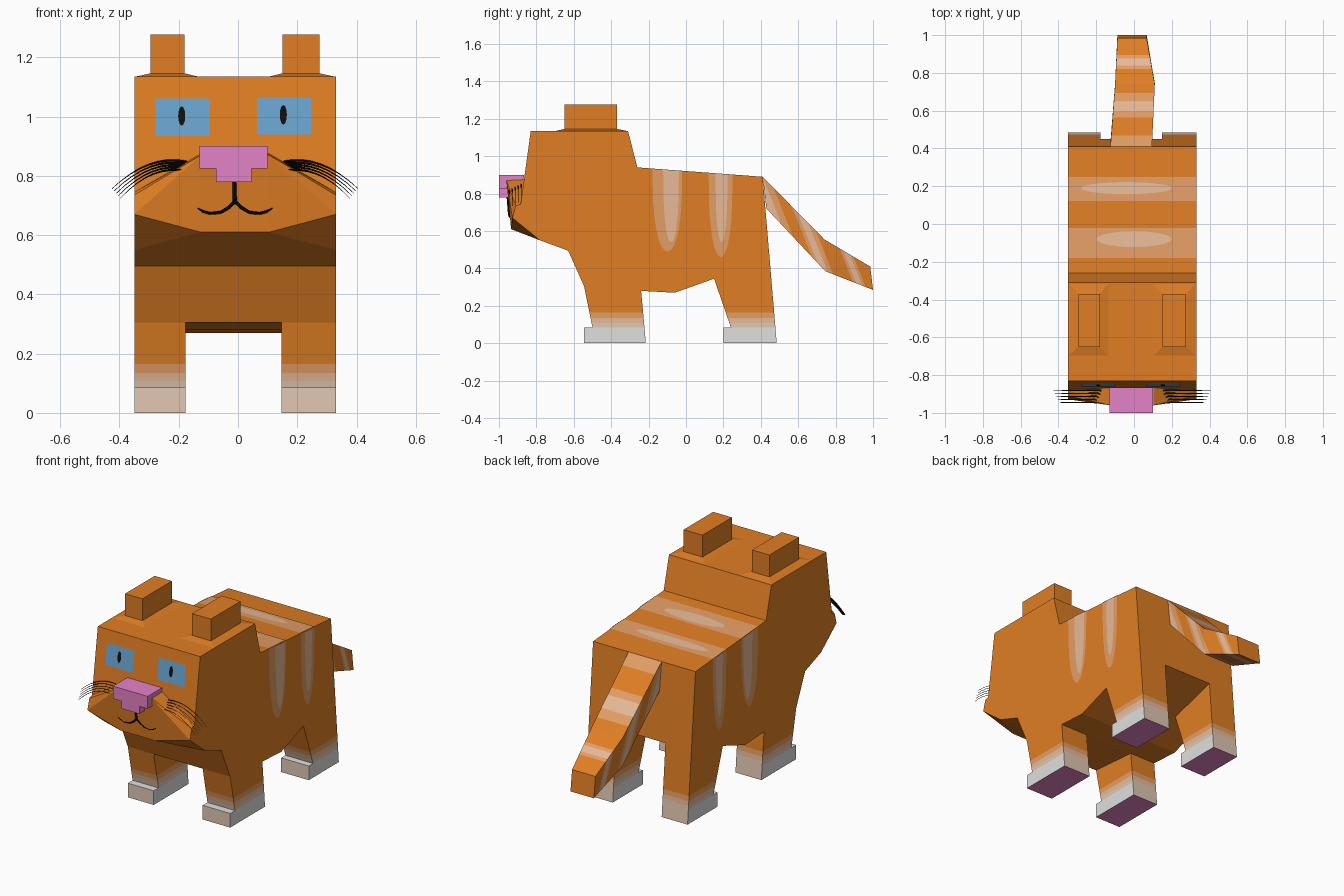
import bpy, bmesh, math
from mathutils import Vector

if "Cube" in bpy.data.objects:
    bpy.data.objects.remove(bpy.data.objects["Cube"])

CX, HALF = -0.01, 0.34          # body centre line and half width


def lin(c):
    c /= 255
    return c / 12.92 if c <= 0.04045 else ((c + 0.055) / 1.055) ** 2.4


MATS = {}
for key, rgb in {"orange": (224, 126, 36), "light_orange": (228, 158, 102),
                 "pale_orange": (232, 187, 152), "tan": (226, 199, 180),
                 "white": (224, 224, 222), "pink": (228, 130, 198),
                 "blue": (106, 164, 206), "black": (14, 14, 16)}.items():
    m = bpy.data.materials.new(key)
    m.diffuse_color = (*[lin(c) for c in rgb], 1)
    m.use_nodes = True
    m.node_tree.nodes["Principled BSDF"].inputs["Base Color"].default_value = m.diffuse_color
    MATS[key] = m


def finish(name, bm, mats, rule=None, fix=True):
    if fix:
        bmesh.ops.recalc_face_normals(bm, faces=bm.faces)
    bm.normal_update()
    if rule:
        for f in bm.faces:
            f.material_index = mats.index(rule(f))
    me = bpy.data.meshes.new(name)
    bm.to_mesh(me)
    bm.free()
    for k in mats:
        me.materials.append(MATS[k])
    ob = bpy.data.objects.new(name, me)
    bpy.context.collection.objects.link(ob)
    return ob


def loft(*rings):
    """Closed solid through rings of equal point count."""
    bm = bmesh.new()
    loops = [[bm.verts.new(p) for p in r] for r in rings]
    n = len(loops[0])
    for a, b in zip(loops, loops[1:]):
        for i in range(n):
            j = (i + 1) % n
            bm.faces.new((a[i], a[j], b[j], b[i]))
    bm.faces.new(loops[0])
    bm.faces.new(loops[-1][::-1])
    return bm


def side_prism(profile, x0, x1):
    return loft([(x0, y, z) for y, z in profile], [(x1, y, z) for y, z in profile])


def cut(bm, normal, dists):
    n = Vector(normal)
    for d in dists:
        bmesh.ops.bisect_plane(bm, geom=bm.verts[:] + bm.edges[:] + bm.faces[:],
                               plane_co=n * d / n.length_squared, plane_no=n)


def plate(name, pts, mat, out):
    bm = bmesh.new()
    f = bm.faces.new([bm.verts.new(p) for p in pts])
    f.normal_update()
    if f.normal.dot(Vector(out)) < 0:
        f.normal_flip()
    return finish(name, bm, [mat], fix=False)


def tube(name, pts, radii):
    """Thin tapering four-sided strand."""
    rings = []
    for p, r in zip(pts, radii):
        x, y, z = p
        rings.append([(x - r, y, z), (x, y - r, z + r), (x + r, y, z), (x, y + r, z - r)])
    return finish(name, loft(*rings), ["black"])


# Body and head as one side profile
finish("body", side_prism([
    (-.83, 1.135), (-.31, 1.135), (-.26, .94), (.41, .89), (.449, .43), (.15, .345),
    (-.06, .27), (-.24, .28), (-.545, .305), (-.63, .495), (-.78, .55), (-.885, .74)],
    CX - HALF, CX + HALF), ["orange"])

# Muzzle wedge
bm = bmesh.new()
for s in (-1, 1):
    for x, y, z in [(.115, -.96, .87), (.115, -.86, .875), (.34, -.91, .735), (.34, -.88, .745),
                    (.115, -.935, .61), (.34, -.928, .67), (.34, -.78, .55)]:
        bm.verts.new((CX + s * x, y, z))
bmesh.ops.convex_hull(bm, input=bm.verts)
bmesh.ops.dissolve_limit(bm, angle_limit=.02, verts=bm.verts, edges=bm.edges)
finish("muzzle", bm, ["orange"])

# T-shaped nose
T = [(-.13, .90), (.10, .90), (.10, .825), (.045, .825), (.045, .78),
     (-.075, .78), (-.075, .825), (-.13, .825)]
finish("nose", loft(*[[(x, y, z) for x, z in T] for y in (-1, -.865)]), ["pink"])


def rect(x0, x1, y0, y1, z):
    return [(x0, y0, z), (x1, y0, z), (x1, y1, z), (x0, y1, z)]


# Ears with a low sloped base
for side, x0, x1, b0, b1 in (("left", -.295, -.18, -.35, -.13), ("right", .15, .275, .10, .33)):
    finish(side + "_ear", loft(rect(b0, b1, -.70, -.312, 1.134), rect(x0, x1, -.65, -.37, 1.146),
                               rect(x0, x1, -.65, -.37, 1.277)), ["orange"])


# Legs fade to pale at the ankle, feet have pink soles
def leg_rule(f):
    z = f.calc_center_median().z
    return ("tan" if z < .108 else "pale_orange" if z < .135 else
            "light_orange" if z < .165 else "orange")


def foot_rule(f):
    if f.normal.z < -.5:
        return "pink"
    return "white" if abs(f.normal.x) > .5 or f.normal.z > .5 else "tan"


LEGS = {"front": ([(-.545, .305), (-.24, .28), (-.222, .085), (-.50, .085)],
                  [(-.545, 0), (-.215, 0), (-.222, .085), (-.545, .085)]),
        "rear": ([(.15, .345), (.449, .43), (.478, .085), (.24, .085)],
                 [(.20, 0), (.485, 0), (.478, .085), (.20, .085)])}
for side, x0, x1 in (("left", -.35, -.178), ("right", .147, .33)):
    for end, (leg, foot) in LEGS.items():
        bm = side_prism(leg, x0, x1)
        cut(bm, (0, 0, 1), (.108, .135, .165))
        finish(f"{end}_{side}_leg", bm, ["orange", "light_orange", "pale_orange", "tan"], leg_rule)
        finish(f"{end}_{side}_foot", side_prism(foot, x0, x1), ["white", "tan", "pink"], foot_rule)

# Tail in two bent segments, ringed by slanted cuts
bm = loft(*[[(x0, yt, zt), (x1, yt, zt), (x1, yb, zb), (x0, yb, zb)]
            for x0, x1, yt, zt, yb, zb in [(-.125, .095, .41, .89, .43, .72),
                                           (-.10, .11, .74, .555, .745, .385),
                                           (-.088, .067, .985, .41, 1.0, .285)]])
RINGS = [(.765, "pale_orange"), (.80, "light_orange"), (.858, "orange"), (.876, "light_orange"),
         (.91, "pale_orange"), (.934, "light_orange"), (1.024, "orange"), (1.038, "light_orange"),
         (1.066, "pale_orange"), (1.08, "light_orange")]
cut(bm, (0, 1, .4), [d for d, _ in RINGS])


def tail_rule(f):
    c = f.calc_center_median()
    return next((k for d, k in RINGS if c.y + .4 * c.z < d), "orange")


finish("tail", bm, ["orange", "light_orange", "pale_orange"], tail_rule)


# Stripes over the back and down both flanks
def back_z(y):
    return .94 - .0746 * (y + .26)


def flank(name, y, w, low, x, mat, out):
    pts = []
    for i in range(17):
        a = math.pi * i / 16
        py = y + w * math.cos(a) * (1 - .12 * math.sin(a))
        pts.append((x, py, back_z(py) - (back_z(y) - low) * max(0, math.sin(a)) ** .6))
    plate(name, pts, mat, (out, 0, 0))


for n, y, w, low, yi, wi, lowi, xc, xr in (("front", -.10, .08, .49, -.08, .042, .54, .0, .20),
                                           ("rear", .185, .064, .46, .19, .032, .54, -.04, .24)):
    plate(n + "_back_stripe", [(p[0], p[1], back_z(p[1]) + .003) for p in
                               rect(-.35, .33, y - w, y + w, 0)], "light_orange", (0, 0, 1))
    ring = [(xc + xr * math.cos(t * math.pi / 10), yi + wi * math.sin(t * math.pi / 10))
            for t in range(20)]
    plate(n + "_back_stripe_core", [(px, py, back_z(py) + .005) for px, py in ring],
          "pale_orange", (0, 0, 1))
    for side, s in (("left", -1), ("right", 1)):
        x = CX + s * (HALF + .003)
        flank(f"{n}_{side}_stripe", y, w, low, x, "light_orange", s)
        flank(f"{n}_{side}_stripe_core", yi, wi, lowi, x + s * .002, "pale_orange", s)


# Eyes and slit pupils on the sloping face
def face_y(z):
    return -.83 - (1.135 - z) * .139


for side, x, z, px in (("left", -.188, .998, -.19), ("right", .155, 1.002, .153)):
    plate(side + "_eye", [(x + a * .091, face_y(z + b * .063) - .003, z + b * .063)
                          for a, b in ((-1, -1), (1, -1), (1, 1), (-1, 1))], "blue", (0, -1, 0))
    pup = [(px + .012 * math.cos(t * math.pi / 6), z + .004 + .033 * math.sin(t * math.pi / 6))
           for t in range(12)]
    plate(side + "_pupil", [(a, face_y(b) - .006, b) for a, b in pup], "black", (0, -1, 0))


# Mouth line and two curled lips
def muzzle_y(x, z):
    return -.96 + (.87 - z) * .096 + max(0, abs(x - CX) - .115) * .15


def mouth(name, pts, radii):
    tube(name, [(x, muzzle_y(x, z) - .002, z) for x, z in pts], radii)


mouth("mouth_line", [(-.012, .78), (-.012, .74), (-.01, .705)], (.006, .007, .008))
for side, s in (("left", -1), ("right", 1)):
    mouth(side + "_lip", [(CX + s * x, z) for x, z in
                          ((0, .715), (.022, .692), (.05, .675), (.08, .671), (.105, .678),
                           (.125, .69))], (.008, .008, .007, .007, .006, .003))

# Whiskers arching out from the cheeks
for side, s in (("left", -1), ("right", 1)):
    for i in range(5):
        y, d = -.945 + .016 * i, .008 * i
        pts = []
        for k in range(9):
            t = k / 8
            pts.append((CX + s * (.165 + (.25 - .007 * (4 - i)) * t), y,
                        .815 + d + .055 * t - .145 * t * t))
        tube(f"{side}_whisker_{i + 1}", pts, [.0045 - .0033 * k / 8 for k in range(9)])
